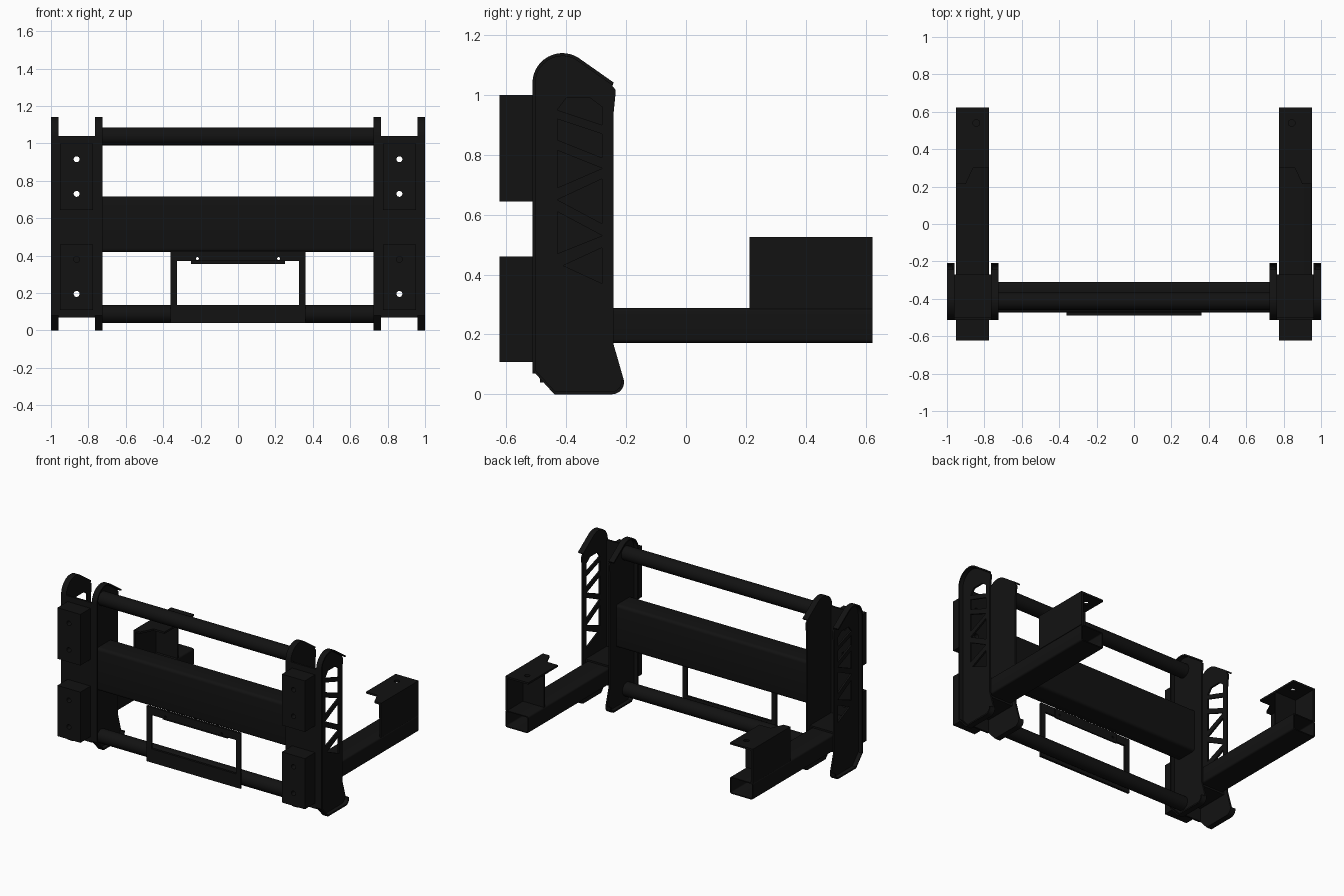
import bpy, bmesh, math
from mathutils import Matrix, Vector

if "Cube" in bpy.data.objects:
    bpy.data.objects.remove(bpy.data.objects["Cube"])

AXES = {  # maps local (a, b, depth) to world
    'x': Matrix(((0, 0, 1, 0), (1, 0, 0, 0), (0, 1, 0, 0), (0, 0, 0, 1))),   # (a,b) = (y,z)
    'y': Matrix(((1, 0, 0, 0), (0, 0, -1, 0), (0, 1, 0, 0), (0, 0, 0, 1))),  # (a,b) = (x,z)
    'z': Matrix.Identity(4),                                                 # (a,b) = (x,y)
}

black = bpy.data.materials.new('black_paint')
black.diffuse_color = (0.006, 0.006, 0.006, 1)
black.use_nodes = True
black.node_tree.nodes["Principled BSDF"].inputs["Base Color"].default_value = black.diffuse_color


def add(name, mesh):
    ob = bpy.data.objects.new(name, mesh)
    bpy.context.collection.objects.link(ob)
    return ob


def smooth(ob):
    bpy.ops.object.select_all(action='DESELECT')
    ob.select_set(True)
    bpy.context.view_layer.objects.active = ob
    bpy.ops.object.shade_smooth_by_angle(angle=math.radians(30))


def extrude(name, loops, axis, lo, hi):
    """Outline with holes (first loop outer, rest holes) extruded from lo to hi."""
    lo, hi = min(lo, hi), max(lo, hi)
    cu = bpy.data.curves.new(name, 'CURVE')
    cu.dimensions, cu.fill_mode, cu.extrude = '2D', 'BOTH', (hi - lo) / 2
    for pts in loops:
        sp = cu.splines.new('POLY')
        sp.points.add(len(pts) - 1)
        for p, (a, b) in zip(sp.points, pts):
            p.co = (a, b, 0, 1)
        sp.use_cyclic_u = True
    tmp = add(name + '_tmp', cu)
    dg = bpy.context.evaluated_depsgraph_get()
    mesh = bpy.data.meshes.new_from_object(tmp.evaluated_get(dg))
    bpy.data.objects.remove(tmp)
    mid = (lo + hi) / 2
    mesh.transform(AXES[axis] @ Matrix.Translation((0, 0, -mid if axis == 'y' else mid)))
    bm = bmesh.new()
    bm.from_mesh(mesh)
    bmesh.ops.remove_doubles(bm, verts=bm.verts, dist=1e-5)
    bmesh.ops.recalc_face_normals(bm, faces=bm.faces)
    bm.to_mesh(mesh)
    bm.free()
    mesh.name = name
    mesh.materials.clear()
    mesh.materials.append(black)
    ob = add(name, mesh)
    smooth(ob)
    return ob


def rect(x0, x1, y0, y1):
    return [(x0, y0), (x1, y0), (x1, y1), (x0, y1)]


def arc(cx, cy, r, a0, a1, n):
    return [(cx + r * math.cos(math.radians(a0 + (a1 - a0) * i / n)),
             cy + r * math.sin(math.radians(a0 + (a1 - a0) * i / n))) for i in range(n + 1)]


def circle(cx, cy, r, n=16):
    return arc(cx, cy, r, 0, 360, n)[:-1]


def rounded(x0, x1, y0, y1, r):
    return (arc(x1 - r, y1 - r, r, 0, 90, 4) + arc(x0 + r, y1 - r, r, 90, 180, 4)
            + arc(x0 + r, y0 + r, r, 180, 270, 4) + arc(x1 - r, y0 + r, r, 270, 360, 4))


def strip(path, t):
    """Closed loop: an open path plus the same path offset to its left by t."""
    pts = [Vector(p) for p in path]
    inner = []
    for i, p in enumerate(pts):
        d = (pts[min(i + 1, len(pts) - 1)] - pts[max(i - 1, 0)]).normalized()
        inner.append(tuple(p + Vector((-d.y, d.x)) * t))
    return list(path) + inner[::-1]


# side plate profile (y, z): folded rim over the top, front and foot; plain back edge
rim = ([(-0.242, 1.042)] + arc(-0.413, 1.04, 0.1, 58, 180, 14)
       + [(-0.513, 0.08), (-0.44, 0)] + arc(-0.247, 0.04, 0.04, -90, 10, 6))
plate = rim + [(-0.243, 0.17), (-0.243, 0.93)] + arc(-0.257, 1.01, 0.022, 0, 60, 3)
rim_strip = strip(rim, 0.01)

# truss openings in the outer plates
y0, y1 = -0.43, -0.28
truss = [
    [(y0, 0.95), (y1, 0.90), (y1, 0.96), (-0.32, 0.99), (-0.40, 0.99)],
    [(y0, 0.85), (y1, 0.79), (y1, 0.87), (y0, 0.92)],
    [(y0, 0.69), (y1, 0.755), (y0, 0.815)],
    [(y0, 0.65), (y1, 0.57), (y1, 0.72)],
    [(y0, 0.47), (y1, 0.53), (y0, 0.61)],
    [(y0 + 0.02, 0.43), (y1, 0.37), (y1, 0.49)],
]

bolt_z = (0.915, 0.73, 0.38, 0.195)
for s, side in ((-1, 'left'), (1, 'right')):
    cx = s * 0.863
    bolts = [circle(cx, z, 0.016) for z in bolt_z]
    # sheet side plates with rims folded away from the post
    extrude('outer_plate_' + side, [plate] + truss, 'x', s * 0.96, s * 0.972)
    extrude('outer_rim_' + side, [rim_strip], 'x', s * 0.972, s * 1.0)
    extrude('inner_plate_' + side, [plate], 'x', s * 0.753, s * 0.765)
    extrude('inner_rim_' + side, [rim_strip], 'x', s * 0.725, s * 0.753)
    extrude('front_post_' + side, [rect(cx - 0.098, cx + 0.098, 0.07, 1.04)] + bolts,
            'y', -0.513, -0.5)
    # protruding front bumper blocks
    for nm, z0, z1, bs in (('upper', 0.645, 1.0, bolts[:2]), ('lower', 0.108, 0.46, bolts[2:])):
        extrude(f'{nm}_block_{side}', [rect(cx - 0.088, cx + 0.088, z0, z1)] + bs,
                'y', -0.624, -0.513)
    # hollow rear arm and its collar
    extrude('rear_arm_' + side, [rounded(cx - 0.088, cx + 0.088, 0.172, 0.288, 0.012),
                                 rounded(cx - 0.08, cx + 0.08, 0.179, 0.281, 0.008)],
            'y', -0.5, 0.624)
    extrude('arm_collar_' + side, [rect(cx - 0.098, cx + 0.098, 0.16, 0.3),
                                   rect(cx - 0.088, cx + 0.088, 0.172, 0.288)],
            'y', -0.5, -0.27)
    # rear mounting bracket: outer wall, cross web, notched top flange
    extrude('bracket_wall_' + side, [rect(0.213, 0.624, 0.285, 0.525)],
            'x', s * 0.937, s * 0.951)
    a, b = sorted((s * 0.775, s * 0.94))
    extrude('bracket_web_' + side, [rect(a, b, 0.285, 0.513)], 'y', 0.44, 0.452)
    flange = [(s * x, y) for x, y in ((0.94, 0.213), (0.90, 0.213), (0.86, 0.30), (0.775, 0.30),
                                      (0.775, 0.624), (0.94, 0.624))]
    extrude('bracket_flange_' + side, [flange, circle(cx - s * 0.02, 0.54, 0.018)],
            'z', 0.512, 0.525)

# cross members
extrude('top_tube', [circle(-0.413, 1.038, 0.048, 32)], 'x', -0.755, 0.755)
extrude('bottom_tube', [circle(-0.425, 0.088, 0.048, 32)], 'x', -0.755, 0.755)
extrude('middle_beam', [rounded(-0.473, -0.31, 0.418, 0.715, 0.02)], 'x', -0.755, 0.755)

# rectangular plate holder below the beam
holes = [circle(x, 0.384, 0.008, 10) for x in (-0.217, 0.217)]
extrude('holder_frame', [rect(-0.36, 0.36, 0.04, 0.425), rect(-0.325, 0.325, 0.135, 0.37)]
        + holes, 'y', -0.488, -0.473)
extrude('holder_tab', [rect(-0.25, 0.25, 0.354, 0.42)] + holes, 'y', -0.473, -0.463)
